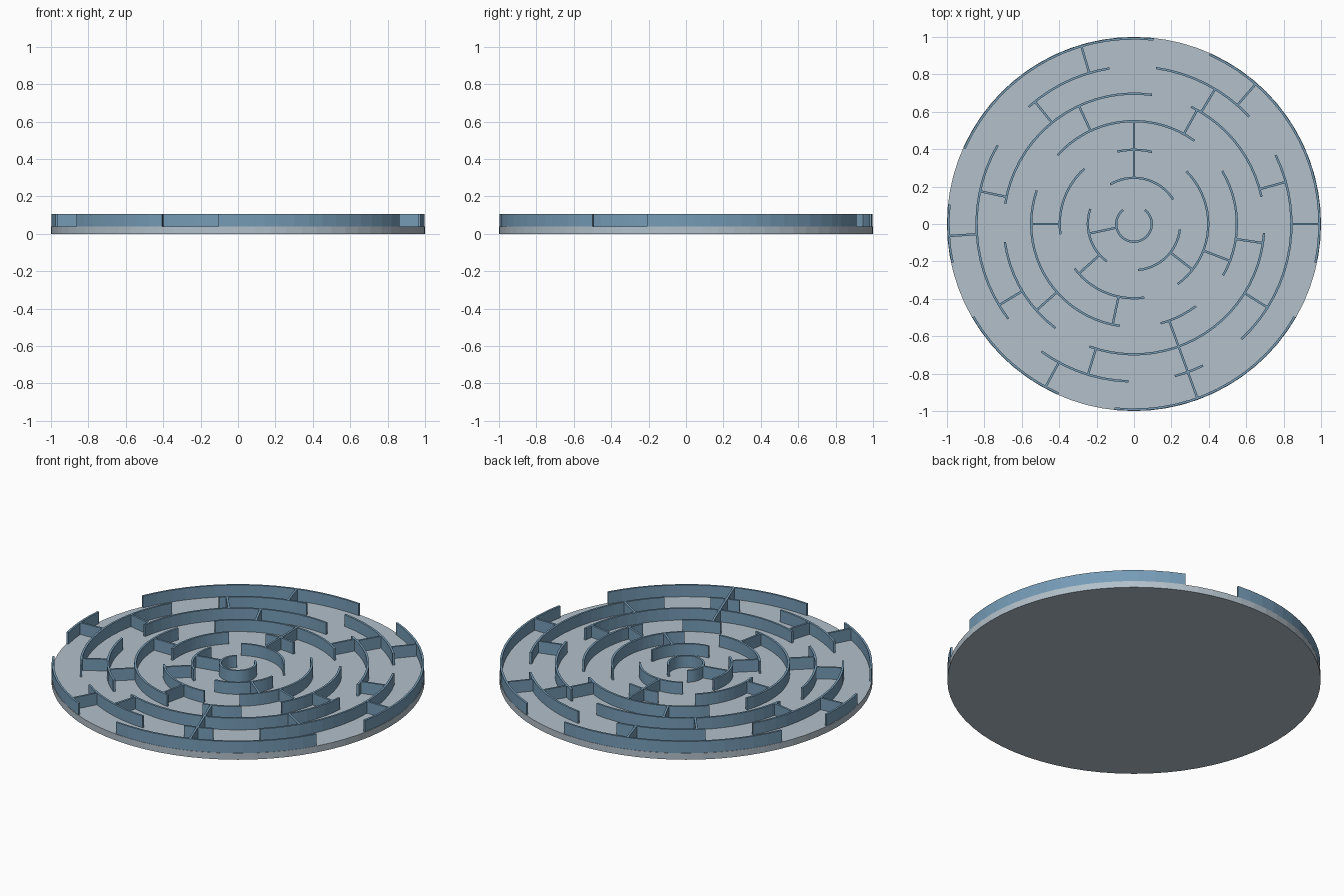
import bpy
import bmesh
from math import cos, sin, radians, ceil
from mathutils import Matrix, Vector

cube = bpy.data.objects.get("Cube")
if cube:
    bpy.data.objects.remove(cube, do_unlink=True)

FLOOR_TOP = 0.038
WALL_TOP = 0.107
THICKNESS = 0.012
RADII = [0.095, 0.247, 0.397, 0.55, 0.697, 0.842, 0.992]


def make_material(name, colour):
    mat = bpy.data.materials.new(name)
    mat.use_nodes = True
    mat.diffuse_color = colour
    mat.node_tree.nodes["Principled BSDF"].inputs["Base Color"].default_value = colour
    return mat


def make_object(name, bm, material):
    bmesh.ops.recalc_face_normals(bm, faces=bm.faces)
    mesh = bpy.data.meshes.new(name)
    bm.to_mesh(mesh)
    bm.free()
    mesh.materials.append(material)
    obj = bpy.data.objects.new(name, mesh)
    bpy.context.collection.objects.link(obj)
    return obj


def add_arc_wall(bm, radius, start, end):
    """Sweep a thin rectangular section around an arc, capped at both ends."""
    steps = max(3, ceil((end - start) / 5))
    half = THICKNESS / 2
    section = [(radius - half, FLOOR_TOP), (radius + half, FLOOR_TOP),
               (radius + half, WALL_TOP), (radius - half, WALL_TOP)]
    loops = []
    for i in range(steps + 1):
        angle = radians(start + (end - start) * i / steps)
        loops.append([bm.verts.new((r * cos(angle), r * sin(angle), z))
                      for r, z in section])
    for a, b in zip(loops, loops[1:]):
        for k in range(4):
            n = (k + 1) % 4
            bm.faces.new((a[k], a[n], b[n], b[k]))
    bm.faces.new(loops[0])
    bm.faces.new(loops[-1])


def add_spoke(bm, inner, outer, angle):
    """Straight radial wall joining two rings."""
    middle = Vector(((inner + outer) / 2, 0, (FLOOR_TOP + WALL_TOP) / 2))
    size = Vector((outer - inner, THICKNESS, WALL_TOP - FLOOR_TOP))
    matrix = (Matrix.Rotation(radians(angle), 4, 'Z')
              @ Matrix.Translation(middle) @ Matrix.Diagonal(size.to_4d()))
    bmesh.ops.create_cube(bm, size=1, matrix=matrix)


floor_colour = make_material("pale blue grey", (0.45, 0.53, 0.59, 1))
wall_colour = make_material("steel blue", (0.18, 0.33, 0.47, 1))

# Round floor
bm = bmesh.new()
bmesh.ops.create_cone(bm, cap_ends=True, segments=72, radius1=1, radius2=1,
                      depth=FLOOR_TOP,
                      matrix=Matrix.Translation((0, 0, FLOOR_TOP / 2)))
make_object("floor_disc", bm, floor_colour)

# Curved walls, as start and end angles on each ring from the centre outward
ARCS = [
    [(128, 412)],
    [(32, 121), (161, 234), (275, 353)],
    [(76, 103), (132, 188), (217, 278), (306, 405)],
    [(54, 138), (161, 262), (285, 307), (330, 391)],
    [(12, 64), (82, 171), (188, 233), (250, 356)],
    [(43, 82), (99, 132), (150, 217), (234, 268), (285, 296), (313, 386)],
    [(84, 156), (174, 192), (210, 246), (264, 330), (348, 426)],
]
for number, (radius, arcs) in enumerate(zip(RADII, ARCS), 1):
    bm = bmesh.new()
    for start, end in arcs:
        add_arc_wall(bm, radius, start, end)
    make_object(f"ring_wall_{number}", bm, wall_colour)

# Radial walls, as angles in each corridor from the centre outward
SPOKES = [
    [192],
    [90, 222, 322],
    [90, 180, 258, 339],
    [61, 115, 221.5, 290, 351.6],
    [15.5, 59, 129, 168, 211, 253, 290, 328],
    [0, 49, 106.5, 183.7, 241.5, 290],
]
for number, angles in enumerate(SPOKES, 1):
    bm = bmesh.new()
    for angle in angles:
        add_spoke(bm, RADII[number - 1], RADII[number], angle)
    make_object(f"spoke_walls_{number}", bm, wall_colour)
